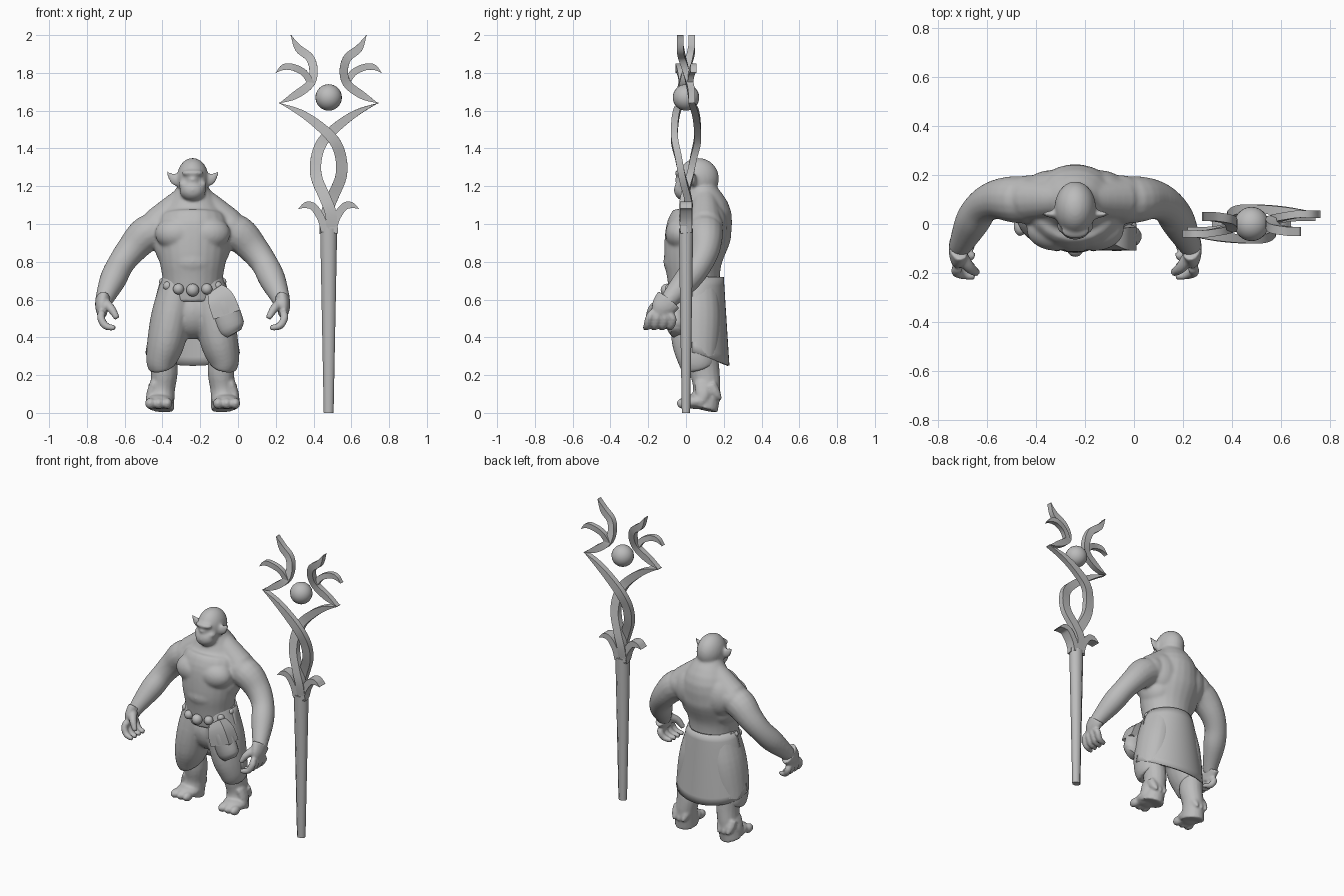
import bpy, bmesh, math
from mathutils import Vector, Matrix

if "Cube" in bpy.data.objects:
    bpy.data.objects.remove(bpy.data.objects["Cube"])

grey = bpy.data.materials.new("plain grey")
grey.use_nodes = True
grey.diffuse_color = (.5, .5, .5, 1)
grey.node_tree.nodes["Principled BSDF"].inputs["Base Color"].default_value = grey.diffuse_color
BODY_X, STAFF_X = -.24, .48


def spline(keys, steps):
    """Smooth curve through the keys, positions and radii alike."""
    curve = []
    last = len(keys) - 1
    for i in range(last):
        before, start, end, after = (keys[min(max(i + j, 0), last)] for j in (-1, 0, 1, 2))
        leave, arrive = (end - before) / 2, (after - start) / 2
        for step in range(steps):
            t = step / steps
            ease = t * t * (3 - 2 * t)
            curve.append(start.lerp(end, ease) + leave * t * (1 - t) ** 2 - arrive * t * t * (1 - t))
    return curve + [keys[last]]


def tube(bm, path, widths, flat=1, sides=16, steps=4, thick=None):
    """Sweep an ellipse along a path; depth is flat times the width, or a fixed thickness."""
    keys = [Vector((*point, width)) for point, width in zip(path, widths)]
    points = spline(keys, steps)
    rings = []
    for i, point in enumerate(points):
        ahead, behind = points[min(i + 1, len(points) - 1)], points[max(i - 1, 0)]
        along = (ahead - behind).to_3d().normalized()
        depth = Vector((0, 1, 0))
        depth = (depth - along * depth.dot(along)).normalized()
        across = depth.cross(along)
        grow = 1 / math.cos(math.pi / sides)
        wide = max(point.w, .002) * grow
        deep = thick * grow if thick else wide * flat
        ring = []
        for k in range(sides):
            angle = math.tau * (k + .5) / sides
            offset = across * math.cos(angle) * wide + depth * math.sin(angle) * deep
            ring.append(bm.verts.new(point.to_3d() + offset))
        rings.append(ring)
    for lower, upper in zip(rings, rings[1:]):
        bridge(bm, lower + lower[:1], upper + upper[:1])
    bm.faces.new(rings[0])
    bm.faces.new(rings[-1])


def bridge(bm, lower, upper):
    for a, b, c, d in zip(lower, lower[1:], upper[1:], upper):
        bm.faces.new((a, b, c, d))


def ball(bm, place, size):
    matrix = Matrix.Translation(place) @ Matrix.Diagonal((*size, 1))
    bmesh.ops.create_uvsphere(bm, u_segments=24, v_segments=16, radius=1, matrix=matrix)


def mirror(bm):
    """Copy everything made so far to the other side."""
    twin = bmesh.ops.duplicate(bm, geom=bm.verts[:] + bm.edges[:] + bm.faces[:])
    verts = [item for item in twin["geom"] if isinstance(item, bmesh.types.BMVert)]
    bmesh.ops.scale(bm, vec=(-1, 1, 1), verts=verts)


def finish(name, bm, x, turn=0, fused=0):
    """Make the object; fused is the number of smoothing passes after merging its pieces."""
    bmesh.ops.recalc_face_normals(bm, faces=bm.faces[:])
    mesh = bpy.data.meshes.new(name)
    bm.to_mesh(mesh)
    bm.free()
    mesh.materials.append(grey)
    ob = bpy.data.objects.new(name, mesh)
    bpy.context.collection.objects.link(ob)
    ob.location.x = x
    ob.rotation_euler.z = turn
    bpy.ops.object.select_all(action='DESELECT')
    ob.select_set(True)
    bpy.context.view_layer.objects.active = ob
    bpy.ops.object.shade_smooth_by_angle(angle=math.radians(50))
    if fused:
        fuse = ob.modifiers.new("fuse", 'REMESH')
        fuse.mode = 'VOXEL'
        fuse.voxel_size = .008
        fuse.use_smooth_shade = True
        soften = ob.modifiers.new("soften", 'SMOOTH')
        soften.iterations = fused
    return ob


# Arms, shoulders, chest muscles and ears, mirrored
skin = bmesh.new()
tube(skin, [(.14, .09, .98), (.24, .1, .95), (.32, .1, .87), (.38, .07, .79), (.42, .01, .71),
            (.46, -.07, .62), (.48, -.11, .57)], (.09, .095, .08, .07, .07, .052, .04))
ball(skin, (.19, .1, .98), (.095, .1, .095))
tube(skin, [(.03, .1, 1.15), (.1, .1, 1.08), (.18, .1, 1)], (.06, .075, .09))
ball(skin, (.08, -.02, .95), (.12, .09, .09))
ball(skin, (.1, .12, .98), (.12, .1, .14))
ball(skin, (.1, .06, .88), (.1, .12, .12))
ball(skin, (.05, -.01, 1.21), (.025, .03, .02))
tube(skin, [(.07, .04, 1.23), (.1, .04, 1.24), (.14, .04, 1.28)], (.035, .03, .004), .5, 10)
mirror(skin)

# Torso, neck and head, fused with the arms
tube(skin, [(0, .05, .6), (0, .04, .72), (0, .04, .83), (0, .07, .97), (0, .1, 1.07), (0, .08, 1.2)],
     (.15, .16, .18, .2, .16, .08), .87, 24)
ball(skin, (0, 0, .8), (.14, .12, .1))
ball(skin, (0, .065, 1.24), (.085, .11, .11))
ball(skin, (0, 0, 1.18), (.07, .065, .06))
for z, half in ((1.165, .05), (1.2, .05), (1.235, .03), (1.27, .06)):  # lips, nose, brow
    ball(skin, (0, -.03, z), (half, .03, .018))
finish("torso_head_and_arms", skin, BODY_X, fused=12)

# Hands with spread fingers
hands = bmesh.new()
tube(hands, [(.475, -.09, .6), (.48, -.12, .56), (.48, -.135, .52)], (.04, .035, .025), 1.8)
for finger in range(4):
    y = -.07 - finger * .042
    tube(hands, [(.48, y * .6 - .06, .53), (.485, y, .5), (.46, y - .01, .46), (.41, y - .02, .45)],
         (.021, .02, .019, .013), sides=10)
tube(hands, [(.46, -.14, .58), (.43, -.18, .55), (.4, -.2, .5)], (.026, .022, .015), sides=10)
mirror(hands)
finish("hands", hands, BODY_X, fused=2)

# Lower legs and feet with toes and ankle tufts
feet = bmesh.new()
tube(feet, [(.16, .09, .32), (.15, .1, .22), (.16, .11, .12), (.17, .09, .02)], (.07, .07, .065, .072), 1.1)
ball(feet, (.175, .06, .06), (.075, .09, .04))
for toe in (-1, 0, 1):
    ball(feet, (.18 + toe * .045, -.01, .05), (.027, .04, .03))
    x = .17 + toe * .035
    tube(feet, [(x, .13, .15), (x, .16, .1), (x, .19, .07)], (.03, .025, .004), sides=8)
tube(feet, [(.2, .09, .16), (.225, .09, .1), (.245, .08, .05)], (.025, .02, .004), 1.8, 8)
mirror(feet)
finish("lower_legs_and_feet", feet, BODY_X, fused=5)

# Baggy trousers
trousers = bmesh.new()
tube(trousers, [(.16, .07, .24), (.165, .06, .28), (.14, .05, .38), (.11, .05, .53), (.07, .05, .71)],
     (.07, .082, .1, .105, .09), 1.25, 20)
mirror(trousers)
ball(trousers, (0, .06, .54), (.16, .125, .15))
finish("trousers", trousers, BODY_X, fused=12)

# Long apron hanging from the waist round the back
apron = bmesh.new()
rows = []
for row in range(11):
    drop = row / 10
    hem = []
    for column in range(25):
        angle = math.radians(column * 8 - 6)
        low = .4 + .07 * max(math.sin(angle), 0)
        flare = .16 + .09 * drop ** .7
        hem.append(apron.verts.new((flare * math.cos(angle), .05 + (.15 + .03 * drop) * math.sin(angle),
                                    .72 - drop * low)))
    rows.append(hem)
for upper, lower in zip(rows, rows[1:]):
    bridge(apron, upper, lower)
cloth = finish("back_apron", apron, BODY_X).modifiers.new("cloth", 'SOLIDIFY')
cloth.thickness = .012

# Belt beads, dipping at the front and shrinking to the sides
beads = bmesh.new()
for bead in range(-3, 4):
    angle = bead * math.radians(28)
    radius = .034 - .005 * abs(bead)
    ball(beads, (.16 * math.sin(angle), .05 - .15 * math.cos(angle), .7 - .05 * math.cos(angle)), [radius] * 3)
finish("belt_beads", beads, BODY_X)

# Hip pouch with overhanging flap
pouch = bmesh.new()
tube(pouch, [(.13, -.05, .63), (.16, -.06, .58), (.2, -.05, .46), (.22, -.05, .42)], (.05, .07, .075, .045), .7)
tube(pouch, [(.12, -.05, .65), (.15, -.06, .6), (.18, -.06, .52)], (.045, .07, .075), .65, 4)
finish("hip_pouch", pouch, BODY_X)

# Tapered staff shaft
shaft = bmesh.new()
tube(shaft, [(0, 0, 0), (0, 0, .975)], (.026, .045), .85, 8, 1)
finish("staff_shaft", shaft, STAFF_X)

# Staff head strips: width, thickness, place of the widest point, path
strips = {
    "strand": (.03, .018, 0, [(-.02, .01, .95), (-.01, .02, 1.06), (.02, .01, 1.14), (.065, -.02, 1.25),
                              (.065, -.04, 1.35), (.03, -.06, 1.44), (-.05, -.06, 1.52),
                              (-.15, -.05, 1.59), (-.26, -.03, 1.64)]),
    "horn": (.022, .018, .5, [(-.26, -.03, 1.64), (-.18, -.03, 1.68), (-.1, -.02, 1.74), (-.08, 0, 1.81),
                              (-.1, .02, 1.88), (-.16, .03, 1.93), (-.2, .03, 2)]),
    "prong": (.018, .015, 0, [(-.09, -.02, 1.74), (-.13, -.03, 1.8), (-.19, -.04, 1.83),
                              (-.24, -.04, 1.83), (-.28, -.04, 1.8)]),
    "collar_leaf": (.02, .032, 0, [(-.02, 0, .96), (-.04, 0, 1.03), (-.08, 0, 1.09),
                                   (-.12, 0, 1.1), (-.16, 0, 1.08)]),
}
for part, (width, thick, widest, path) in strips.items():
    ends = [i / (len(path) - 1) for i in range(len(path))]
    widths = [width * (1 - abs((t - widest) / (1 - widest)) ** 6) for t in ends]
    for label, turn in (("right", 0), ("left", math.pi)):
        strip = bmesh.new()
        tube(strip, path, widths, sides=4, steps=5, thick=thick)
        finish(label + "_" + part, strip, STAFF_X, turn)

# Orb held between the strands
orb = bmesh.new()
ball(orb, (0, 0, 1.67), (.07, .07, .07))
finish("orb", orb, STAFF_X)
